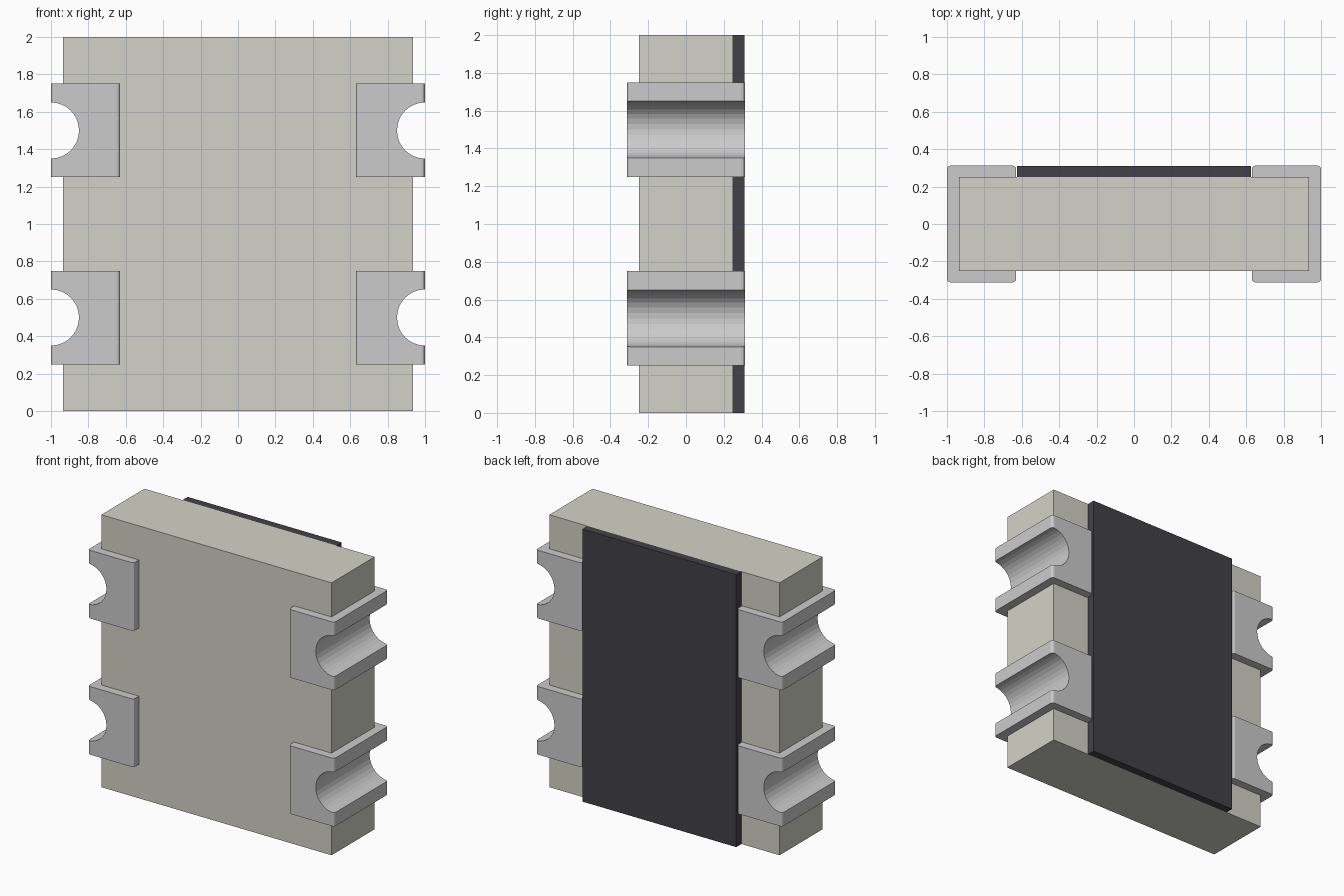
import bpy, math

if "Cube" in bpy.data.objects:
    bpy.data.objects.remove(bpy.data.objects["Cube"])

BODY_X, BODY_Y, HEIGHT = 0.935, 0.25, 2.0
NOTCH_R, LINING = 0.15, 0.03


def material(name, rgb):
    m = bpy.data.materials.new(name)
    m.diffuse_color = (*rgb, 1)
    m.use_nodes = True
    m.node_tree.nodes["Principled BSDF"].inputs["Base Color"].default_value = m.diffuse_color
    return m


def box(name, lo, hi, mat):
    bpy.ops.mesh.primitive_cube_add(size=1, location=[(a + b) / 2 for a, b in zip(lo, hi)])
    ob = bpy.context.object
    ob.name = name
    ob.scale = [b - a for a, b in zip(lo, hi)]
    bpy.ops.object.transform_apply(location=True, rotation=True, scale=True)
    ob.data.materials.append(mat)
    return ob


def apply(ob, mod):
    bpy.context.view_layer.objects.active = ob
    bpy.ops.object.modifier_apply(modifier=mod.name)


def cut(ob, cutter):
    mod = ob.modifiers.new("cut", 'BOOLEAN')
    mod.operation, mod.solver, mod.object = 'DIFFERENCE', 'EXACT', cutter
    mod.material_mode = 'INDEX'
    apply(ob, mod)


def cut_round(ob, radius, x, z):
    # Cylinder along y, removed once the groove is cut
    bpy.ops.mesh.primitive_cylinder_add(vertices=32, radius=radius, depth=2,
                                        location=(x, 0, z), rotation=(math.pi / 2, 0, 0))
    cyl = bpy.context.object
    cyl.hide_render = True
    cut(ob, cyl)
    bpy.data.objects.remove(cyl)


ceramic = material("ceramic", (0.65, 0.65, 0.58))
metal = material("metal", (0.60, 0.60, 0.58))
dark = material("dark_coating", (0.055, 0.055, 0.063))

# Ceramic slab with pockets behind each terminal groove
body = box("body", (-BODY_X, -BODY_Y, 0), (BODY_X, BODY_Y, HEIGHT), ceramic)
spots = [(s, z) for s in (-1, 1) for z in (0.5, 1.5)]
for s, z in spots:
    cut_round(body, NOTCH_R + LINING, s, z)

# Dark coating on the back
box("coating", (-0.625, BODY_Y, 0), (0.625, 0.31, HEIGHT), dark)

# Four wrap-around terminals with half-round grooves
for s, z in spots:
    xs = sorted((s * 0.63, s))
    t = box("terminal", (xs[0], -0.3125, z - 0.25), (xs[1], 0.3125, z + 0.25), metal)
    bev = t.modifiers.new("round", 'BEVEL')
    bev.width, bev.segments, bev.limit_method = 0.02, 3, 'WEIGHT'
    weights = t.data.attributes.new("bevel_weight_edge", 'FLOAT', 'EDGE')
    for e in t.data.edges:
        a, b = (t.data.vertices[i].co for i in e.vertices)
        weights.data[e.index].value = 1.0 if abs(a.z - b.z) > 0.1 else 0.0
    apply(t, bev)
    cut(t, body)
    cut_round(t, NOTCH_R, s, z)
